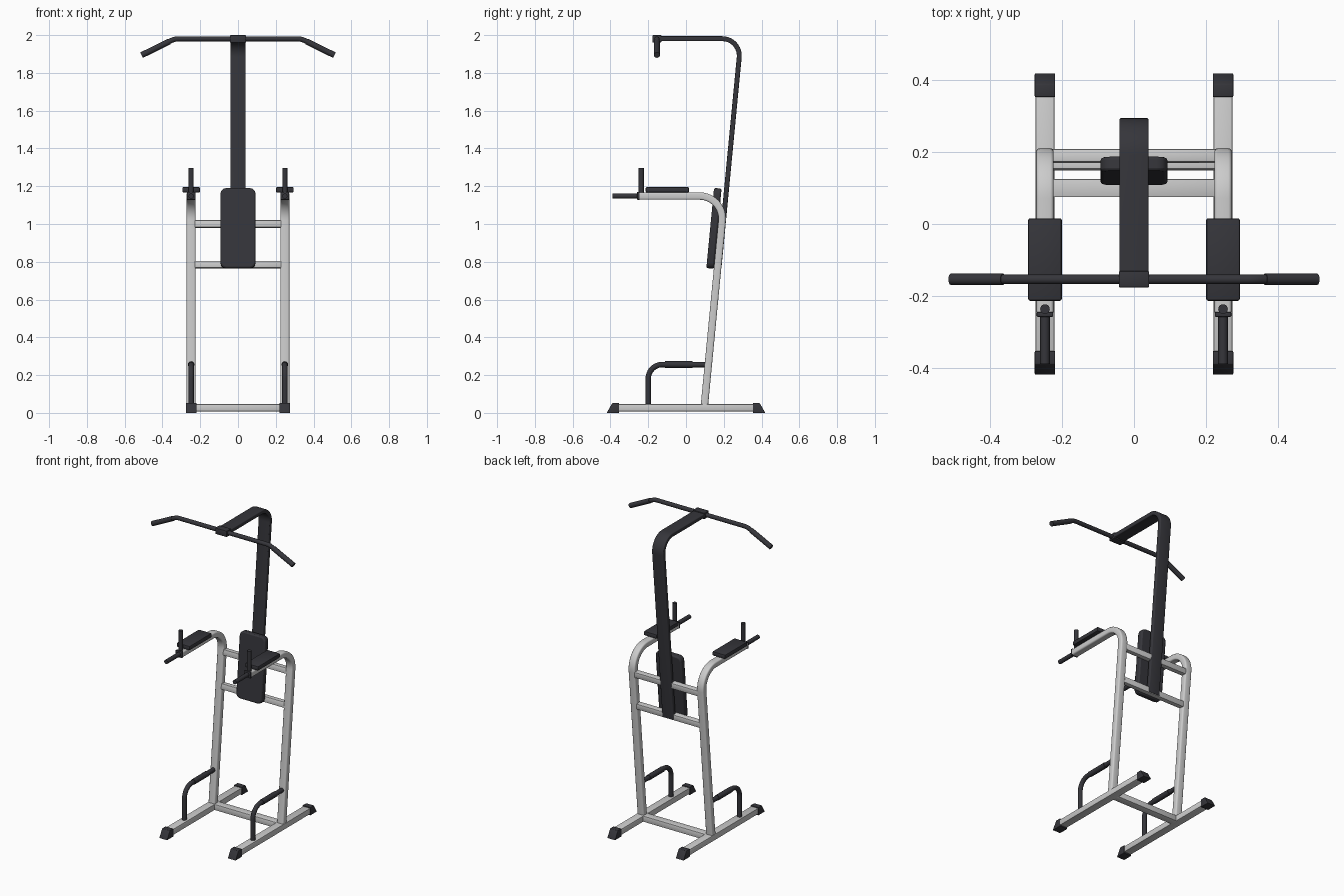
import bpy, bmesh, math
from mathutils import Vector, Matrix

if "Cube" in bpy.data.objects:
    bpy.data.objects.remove(bpy.data.objects["Cube"])


def material(name, rgb):
    m = bpy.data.materials.new(name)
    m.diffuse_color = (*rgb, 1)
    m.use_nodes = True
    m.node_tree.nodes["Principled BSDF"].inputs["Base Color"].default_value = m.diffuse_color
    return m


SILVER = material("silver metal", (0.60, 0.60, 0.60))
BLACK = material("charcoal", (0.036, 0.036, 0.043))
TILT = 0.096                      # backward lean of the frame (y per z)
LEAN = math.atan(TILT)


def finish(bm, name, mat, smooth=True):
    bmesh.ops.recalc_face_normals(bm, faces=bm.faces)
    me = bpy.data.meshes.new(name)
    bm.to_mesh(me)
    bm.free()
    me.materials.append(mat)
    ob = bpy.data.objects.new(name, me)
    bpy.context.collection.objects.link(ob)
    if smooth:
        bpy.context.view_layer.objects.active = ob
        ob.select_set(True)
        bpy.ops.object.shade_smooth_by_angle(angle=math.radians(35))
        ob.select_set(False)
    return ob


def box(name, mat, center, size, bevel=0.0, rot=0.0, taper=None):
    """Box, optionally bevelled, tilted about x, or with the outer top edge pulled in along y."""
    bm = bmesh.new()
    bmesh.ops.create_cube(bm, size=1, matrix=Matrix.Diagonal((*size, 1)))
    if taper:
        for v in bm.verts:
            if v.co.z > 0 and v.co.y * taper > 0:
                v.co.y -= taper
    if bevel:
        bmesh.ops.bevel(bm, geom=bm.edges[:], offset=bevel, segments=2, profile=0.5, affect='EDGES')
    bm.transform(Matrix.Translation(center) @ Matrix.Rotation(rot, 4, 'X'))
    return finish(bm, name, mat)


def fillet(pts, r, n=12):
    """Round the inner corners of a path."""
    pts = [Vector(p) for p in pts]
    out = [pts[0]]
    for a, b, c in zip(pts, pts[1:], pts[2:]):
        u, v = (a - b).normalized(), (c - b).normalized()
        half = u.angle(v) / 2
        center = b + (u + v).normalized() * r / math.sin(half)
        p, q = b + u * r / math.tan(half) - center, b + v * r / math.tan(half) - center
        ang = p.angle(q)
        for i in range(n + 1):
            t = i / n
            out.append(center + (p * math.sin((1 - t) * ang) + q * math.sin(t * ang)) / math.sin(ang))
    return out + [pts[-1]]


def circle(r, n=16):
    return [(r * math.cos(2 * math.pi * i / n), r * math.sin(2 * math.pi * i / n)) for i in range(n)]


def rect(w, h, r):
    """Rounded rectangle profile."""
    return [(sx * (w / 2 - r) + r * math.cos(math.radians(a)), sy * (h / 2 - r) + r * math.sin(math.radians(a)))
            for sx, sy, a0 in ((1, 1, 0), (-1, 1, 90), (-1, -1, 180), (1, -1, 270))
            for a in (a0, a0 + 30, a0 + 60, a0 + 90)]


def sweep(name, mat, path, profile, side=(1, 0, 0)):
    """Sweep a profile along a planar path; side is the plane's normal."""
    bm = bmesh.new()
    path, side = [Vector(p) for p in path], Vector(side)
    rings = []
    for i, p in enumerate(path):
        t = (path[min(i + 1, len(path) - 1)] - path[max(i - 1, 0)]).normalized()
        n = t.cross(side)
        rings.append([bm.verts.new(p + side * a + n * b) for a, b in profile])
    k = len(profile)
    for r0, r1 in zip(rings, rings[1:]):
        for j in range(k):
            bm.faces.new((r0[j], r0[(j + 1) % k], r1[(j + 1) % k], r1[j]))
    bm.faces.new(rings[0])
    bm.faces.new(rings[-1])
    return finish(bm, name, mat)


def upright_y(z):
    return 0.098 + TILT * (z - 0.045)


def post_y(z):
    return 0.197 + TILT * (z - 1.0)


for label, s in (("left", -1), ("right", 1)):
    x = s * 0.248
    # floor rail and its end caps
    box(f"{label}_floor_rail", SILVER, (x, 0, 0.027), (0.052, 0.76, 0.038), 0.003)
    for end, e in (("front", -1), ("back", 1)):
        box(f"{label}_{end}_foot", BLACK, (x, e * 0.387, 0.026), (0.057, 0.066, 0.052), 0.002, taper=e * 0.03)
    # upright that bends forward into the arm
    sweep(f"{label}_upright", SILVER,
          fillet([(x, upright_y(0.03), 0.03), (x, upright_y(1.148), 1.148), (x, -0.247, 1.148)], 0.12),
          rect(0.048, 0.039, 0.009))
    # arm end cap, pad and two grips
    box(f"{label}_arm_cap", BLACK, (x, -0.252, 1.149), (0.046, 0.013, 0.042), 0.002)
    box(f"{label}_arm_pad", BLACK, (x, -0.099, 1.181), (0.094, 0.23, 0.028), 0.006)
    sweep(f"{label}_front_grip", BLACK, [(x, -0.25, 1.148), (x, -0.39, 1.148)], circle(0.0135))
    sweep(f"{label}_vertical_grip", BLACK, [(x, -0.237, 1.16), (x, -0.237, 1.297)], circle(0.0135))
    # push-up handle and its foam sleeve
    sweep(f"{label}_push_up_handle", BLACK,
          fillet([(x, -0.2, 0.04), (x, -0.2, 0.256), (x, upright_y(0.256), 0.256)], 0.075), circle(0.0145))
    sweep(f"{label}_push_up_sleeve", BLACK, [(x, -0.11, 0.256), (x, 0.035, 0.256)], circle(0.0175))

# cross bars
box("floor_cross_bar", SILVER, (0, 0.1, 0.027), (0.46, 0.05, 0.038), 0.003)
for name, z in (("upper_cross_bar", 1.0), ("lower_cross_bar", 0.785)):
    box(name, SILVER, (0, upright_y(z), z), (0.46, 0.036, 0.038), 0.004, -LEAN)

# main post bending forward at the top
sweep("main_post", BLACK,
      fillet([(0, post_y(0.77), 0.77), (0, post_y(1.981), 1.981), (0, -0.16, 1.981)], 0.09),
      rect(0.082, 0.026, 0.005))
box("bar_clamp", BLACK, (0, -0.154, 1.98), (0.084, 0.046, 0.04), 0.003)

# pull-up bar with drooping ends and sleeves
bar = [(-0.508, -0.154, 1.895), (-0.335, -0.154, 1.98), (0.335, -0.154, 1.98), (0.508, -0.154, 1.895)]
sweep("pull_up_bar", BLACK, fillet(bar, 0.08, 6), circle(0.0135), (0, 1, 0))
for label, s in (("left", -1), ("right", 1)):
    sweep(f"{label}_bar_sleeve", BLACK, [(s * 0.365, -0.154, 1.9653), (s * 0.51, -0.154, 1.894)],
          circle(0.016), (0, 1, 0))

# back pad: rounded outline with softened front and rear edges
pad_path = [Vector((0, 0.129, 0.977)) + Vector((0, math.cos(LEAN), -math.sin(LEAN))) * d + Vector((0, 0.019, 0))
            for d in (-0.02, 0.02)]
pad = sweep("back_pad", BLACK, pad_path, rect(0.186, 0.426, 0.03))
bev = pad.modifiers.new("soft edge", 'BEVEL')
bev.width, bev.segments, bev.angle_limit = 0.008, 2, math.radians(50)
